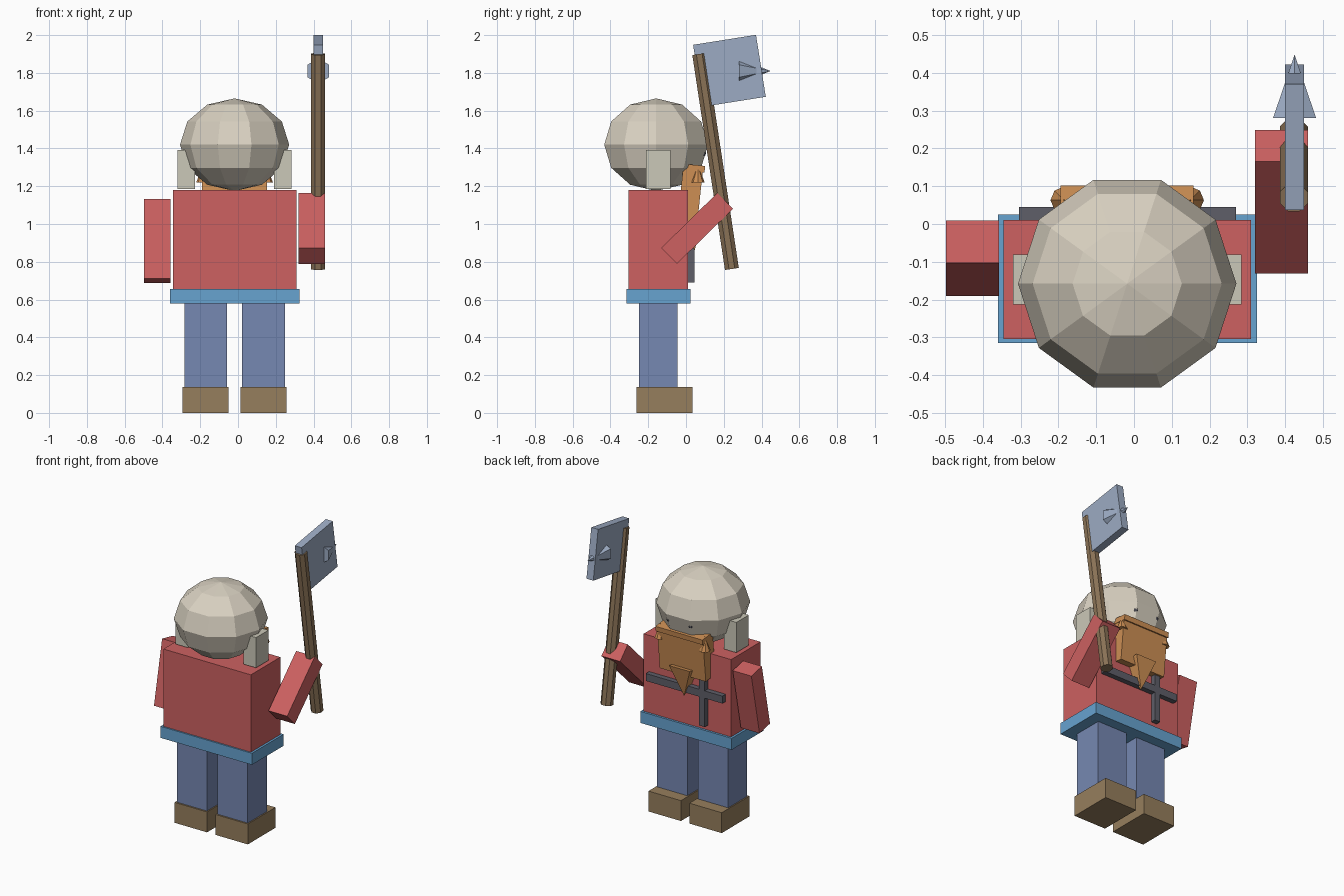
import bpy, bmesh
from math import radians, hypot, atan2, pi
from mathutils import Matrix, Vector

cube = bpy.data.objects.get("Cube")
if cube:
    bpy.data.objects.remove(cube, do_unlink=True)


def material(name, rgb):
    """Flat colour given as 8-bit display values, stored as linear."""
    lin = [((c / 255 + 0.055) / 1.055) ** 2.4 for c in rgb] + [1]
    mat = bpy.data.materials.new(name)
    mat.use_nodes = True
    mat.diffuse_color = lin
    bsdf = next(n for n in mat.node_tree.nodes if n.type == 'BSDF_PRINCIPLED')
    bsdf.inputs["Base Color"].default_value = lin
    return mat


RED = material("red_cloth", (205, 97, 97))
BONE = material("pale_skin", (217, 209, 193))
STONE = material("pale_grey", (203, 200, 184))
SKY = material("sky_blue", (103, 163, 208))
DENIM = material("denim_blue", (118, 136, 178))
BROWN = material("boot_brown", (150, 126, 93))
WOOD = material("wood_brown", (138, 114, 86))
ORANGE = material("beard_orange", (205, 143, 84))
STEEL = material("steel", (156, 171, 195))
DARK = material("dark_grey", (94, 94, 104))

MID = -0.018  # centre line of the body


def finish(name, bm, mat, matrix):
    mesh = bpy.data.meshes.new(name)
    bm.to_mesh(mesh)
    bm.free()
    mesh.materials.append(mat)
    obj = bpy.data.objects.new(name, mesh)
    obj.matrix_world = matrix
    bpy.context.collection.objects.link(obj)
    return obj


def box(name, mat, center, size, tilt=0):
    """Box tilted about the x axis, in degrees."""
    bm = bmesh.new()
    bmesh.ops.create_cube(bm, size=1, matrix=Matrix.Diagonal((*size, 1)))
    place = Matrix.Translation(center) @ Matrix.Rotation(radians(tilt), 4, 'X')
    return finish(name, bm, mat, place)


def span(name, mat, xs, ys, zs):
    """Upright box from its limits along each axis."""
    lims = (xs, ys, zs)
    return box(name, mat, [(a + b) / 2 for a, b in lims], [b - a for a, b in lims])


def cone(name, mat, start, end, r1, r2=0, sides=6, spin=0):
    """Cone or cylinder running from start to end."""
    start, end = Vector(start), Vector(end)
    axis = end - start
    bm = bmesh.new()
    bmesh.ops.create_cone(bm, cap_ends=True, segments=sides, radius1=r1,
                          radius2=r2, depth=axis.length)
    turn = Matrix.Rotation(-atan2(axis.y, axis.z), 4, 'X')
    place = Matrix.Translation((start + end) / 2) @ turn @ Matrix.Rotation(spin, 4, 'Z')
    return finish(name, bm, mat, place)


def ball(name, mat, center, radii, segments, rings, spin=0):
    bm = bmesh.new()
    bmesh.ops.create_uvsphere(bm, u_segments=segments, v_segments=rings, radius=1)
    place = (Matrix.Translation(center) @ Matrix.Diagonal((*radii, 1))
             @ Matrix.Rotation(spin, 4, 'Z'))
    return finish(name, bm, mat, place)


# Body and belt
span("torso", RED, (-0.345, 0.31), (-0.305, 0.01), (0.655, 1.18))
span("belt", SKY, (-0.36, 0.325), (-0.315, 0.025), (0.578, 0.656))

# Paired parts
for side, s in (("left", 1), ("right", -1)):
    x = MID + s * 0.153
    box(side + "_leg", DENIM, (x, -0.148, 0.36), (0.226, 0.204, 0.45))
    box(side + "_boot", BROWN, (x, -0.113, 0.069), (0.243, 0.296, 0.138))
    box(side + "_ear", STONE, (MID + s * 0.256, -0.147, 1.288), (0.093, 0.132, 0.205))
    ball(side + "_eye", DARK, (MID + s * 0.08, 0.086, 1.375), (0.02,) * 3, 8, 6)
    cone(side + "_moustache_tip", ORANGE, (MID + s * 0.167, 0.063, 1.22),
         (MID + s * 0.167, 0.063, 1.315), 0.036, sides=8)

# Head: a ten-sided faceted ball with a vertex facing forward
ball("head", BONE, (MID, -0.158, 1.42), (0.289, 0.289, 0.245), 10, 6, pi / 2)

# Beard
box("beard", ORANGE, (MID, 0.023, 1.158), (0.345, 0.105, 0.29), -6)
box("moustache", ORANGE, (MID, 0.046, 1.295), (0.352, 0.108, 0.035), -6)
cone("beard_point", ORANGE, (MID, 0.02, 1.055), (MID, 0.046, 0.86), 0.11,
     sides=4, spin=pi / 4)

# Crossed straps on the chest
span("chest_bar", DARK, (-0.305, 0.27), (0.0, 0.045), (0.885, 0.935))
span("chest_upright", DARK, (-0.172, -0.13), (0.0, 0.045), (0.69, 1.03))

# Arms: one hanging, one raised to hold the axe
box("right_arm", RED, (-0.427, -0.09, 0.91), (0.14, 0.115, 0.43), -11.7)
box("left_arm", RED, (0.39, 0.059, 0.977), (0.14, 0.118, 0.416), -45.5)

# Axe
AXE = 0.425
cone("axe_handle", WOOD, (AXE - 0.002, 0.243, 0.762), (AXE - 0.002, 0.07, 1.9),
     0.04, 0.04, sides=8, spin=pi / 8)
box("axe_blade", STEEL, (AXE, 0.23, 1.811), (0.051, 0.337, 0.332), 9)
cone("axe_spike", STEEL, (AXE, 0.28, 1.81), (AXE, 0.448, 1.81), 0.066)
